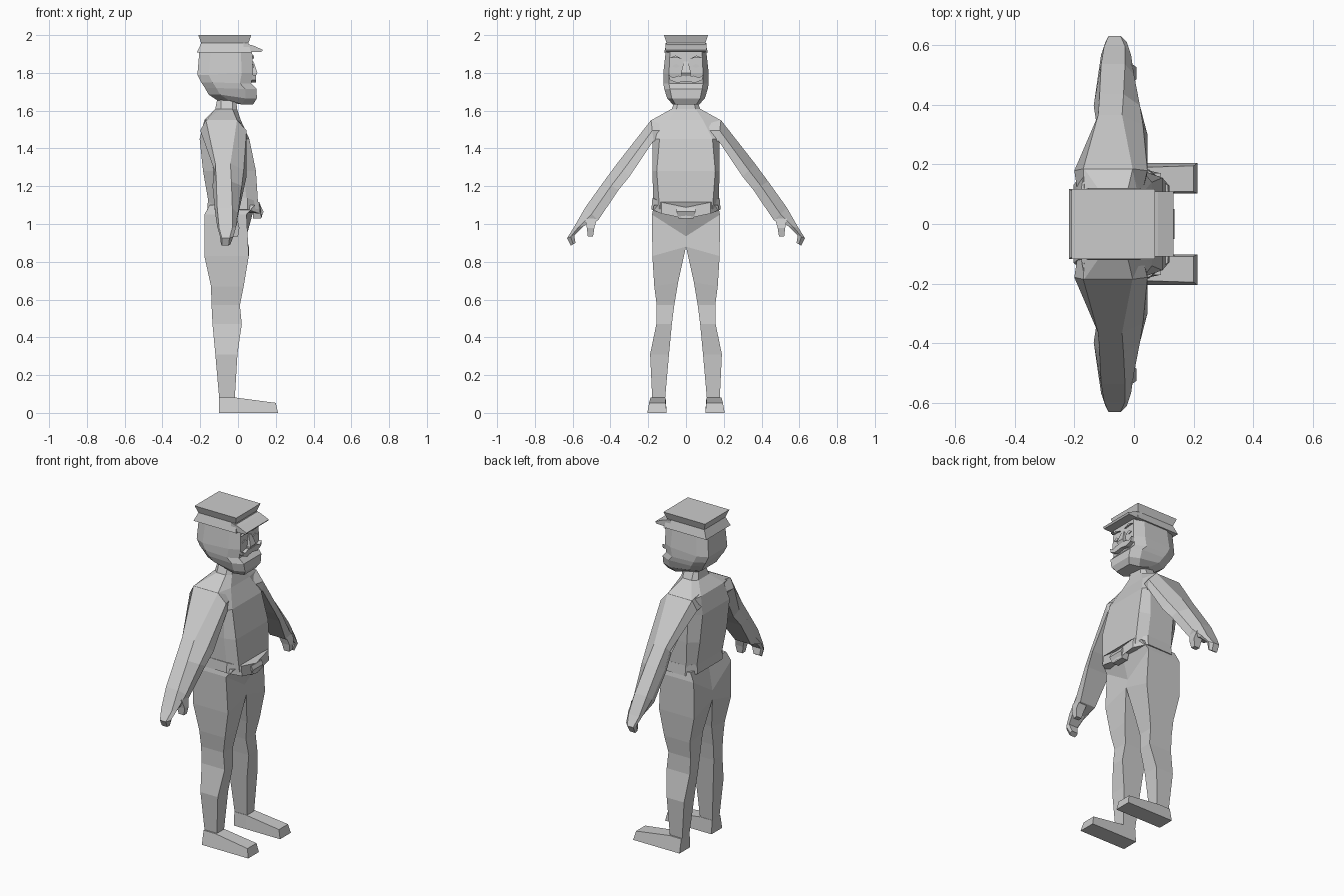
import bpy, bmesh

grey = bpy.data.materials.new("plain grey")
grey.diffuse_color = (0.6, 0.6, 0.6, 1)


def loft(name, rings, side=1):
    """Join equal-length rings of points into a closed flat-shaded mesh."""
    bm = bmesh.new()
    loops = [[bm.verts.new((x, y * side, z)) for x, y, z in r] for r in rings]
    n = len(loops[0])
    for a, b in zip(loops, loops[1:]):
        for i in range(n):
            j = (i + 1) % n
            bm.faces.new((a[i], a[j], b[j], b[i]))
    bm.faces.new(loops[0])
    bm.faces.new(loops[-1])
    bmesh.ops.recalc_face_normals(bm, faces=bm.faces)
    me = bpy.data.meshes.new(name)
    bm.to_mesh(me)
    bm.free()
    me.materials.append(grey)
    ob = bpy.data.objects.new(name, me)
    bpy.context.collection.objects.link(ob)
    return ob


def both(half):
    """Complete a half ring (front to back, +y) with its mirror image."""
    return half + [(x, -y, z) for x, y, z in reversed(half) if y > 0]


def rect(xb, xf, y0, y1, z, dz=0):
    """Rectangle ring; dz lifts its front edge."""
    return [(xf, y0, z + dz), (xf, y1, z + dz), (xb, y1, z), (xb, y0, z)]


def plate(name, outline, x0, x1, side=1):
    """Outline in y, z given thickness along x."""
    return loft(name, [[(x, y, z) for y, z in outline] for x in (x0, x1)], side)


# Torso: z, front x, front half width, side x pair, side half width, back x, back half width
torso = [
    (1.66, -.01, .04, -.03, -.09, .055, -.11, .035),
    (1.61, -.005, .05, -.03, -.09, .075, -.12, .05),
    (1.55, .015, .09, -.005, -.165, .183, -.178, .11),
    (1.45, .06, .14, .03, -.14, .178, -.203, .13),
    (1.28, .095, .155, .03, -.13, .178, -.185, .13),
    (1.08, .108, .14, .05, -.12, .172, -.15, .12),
]
loft("torso", [both([(xf, yf, z), (sf, ys, z), (sb, ys, z), (xb, yb, z)])
               for z, xf, yf, sf, sb, ys, xb, yb in torso])

# Head: front z, back z, front x, front width, side width, back x, back width
head = [
    (1.91, 1.91, .075, .085, .108, -.205, .085),
    (1.80, 1.79, .08, .09, .12, -.215, .09),
    (1.745, 1.75, .07, .09, .12, -.195, .088),
    (1.715, 1.72, .098, .085, .115, -.175, .08),
    (1.665, 1.685, .10, .075, .10, -.155, .07),
    (1.633, 1.655, .08, .055, .07, -.11, .045),
]
loft("head", [both([(xf, yf, zf), (xf - .06, ys, zf), (xb + .06, ys, zb), (xb, yb, zb)])
              for zf, zb, xf, yf, ys, xb, yb in head])

# Face details
loft("nose", [rect(.05, .082, -.012, .012, 1.86),
              rect(.05, .103, -.026, .026, 1.80),
              rect(.05, .09, -.022, .022, 1.778)])
for s, label in ((1, "left"), (-1, "right")):
    plate(label + "_moustache", [(0, 1.782), (.04, 1.785), (.07, 1.775), (.092, 1.79),
                                 (.085, 1.762), (.05, 1.748), (0, 1.755)], .06, .096, s)
    plate(label + "_brow", [(.02, 1.875), (.055, 1.892), (.085, 1.88), (.055, 1.88)],
          .07, .086, s)
    plate(label + "_eye", [(.03, 1.835), (.052, 1.848), (.075, 1.835), (.052, 1.826)],
          .07, .083, s)

# Cap: flared crown and sloping peak
loft("cap_crown", [rect(-.21, .07, -.117, .117, 2.0),
                   rect(-.195, .055, -.102, .102, 1.957),
                   rect(-.218, .07, -.117, .117, 1.907)])
loft("cap_peak", [[(.03, y, 1.958), (.08, y, 1.945), (.132, y, 1.922),
                   (.125, y, 1.912), (.03, y, 1.908)] for y in (-.108, .108)])

# Belt dipping at the front, with a buckle
loft("belt", [both([(.12 + o, 0, 1.088 - d), (.11 + o, .13, 1.115 - d),
                    (.05, .175 + o, 1.137 - d), (-.12, .172 + o, 1.137 - d),
                    (-.155 - o, .12, 1.137 - d)])
              for d, o in ((0, .003), (.06, .008))])
loft("buckle", [rect(.08, .125, -.05, .05, 1.088), rect(.08, .135, -.05, .05, 1.065),
                rect(.08, .12, -.04, .04, 1.028)])

# Arm: outer y, z, back x, front x; middle back x, front x; inner y, z, back x, front x
arm = [
    (.11, 1.56, -.165, -.01, -.19, .03, .12, 1.43, -.13, .03),
    (.185, 1.55, -.17, -.005, -.20, .045, .172, 1.44, -.14, .045),
    (.365, 1.32, -.12, -.04, -.125, .03, .30, 1.25, -.11, .045),
    (.435, 1.225, -.115, -.035, -.135, .02, .357, 1.18, -.12, .03),
    (.535, 1.085, -.11, -.03, -.12, 0, .465, 1.02, -.11, -.005),
    (.595, .98, -.10, -.03, -.11, -.01, .54, .99, -.10, -.015),
    (.63, .925, -.085, -.045, -.095, -.025, .592, .94, -.09, -.03),
    (.61, .885, -.085, -.05, -.09, -.04, .585, .90, -.085, -.045),
]
# Leg: inner z, outer z, back x, front x, inner y, outer y
leg = [
    (1.10, 1.10, -.15, .09, 0, .17),
    (.935, 1.05, -.178, .045, 0, .18),
    (.88, .83, -.178, .057, 0, .178),
    (.69, .67, -.143, .03, .042, .168),
    (.57, .57, -.14, .01, .062, .155),
    (.47, .47, -.135, .02, .075, .157),
    (.31, .31, -.12, -.003, .09, .19),
    (.06, .06, -.098, -.018, .112, .178),
]
for s, label in ((1, "left"), (-1, "right")):
    rings = []
    for yo, zo, ob, of, mb, mf, yi, zi, ib, jf in arm:
        ym, zm = (yo + yi) / 2, (zo + zi) / 2
        rings.append([(ob, yo, zo), (of, yo, zo), (mf, ym, zm),
                      (jf, yi, zi), (ib, yi, zi), (mb, ym, zm)])
    loft(label + "_arm", rings, s)
    # Thumb
    loft(label + "_thumb", [rect(-.06, -.005, .47, .535, 1.03),
                            rect(-.045, .008, .485, .525, .98),
                            rect(-.035, 0, .492, .52, .935)], s)
    loft(label + "_leg", [[(xf, yi, zi), (xf, yo, zo), (xb, yo, zo), (xb, yi, zi)]
                          for zi, zo, xb, xf, yi, yo in leg], s)
    # Shoe: wedge lower at the toe
    loft(label + "_shoe", [
        [(-.1, .102, 0), (-.1, .205, 0), (-.1, .188, .082), (-.1, .108, .082)],
        [(-.02, .102, 0), (-.02, .205, 0), (-.02, .188, .082), (-.02, .108, .082)],
        [(.212, .102, 0), (.212, .205, 0), (.2, .195, .053), (.2, .108, .053)]], s)
